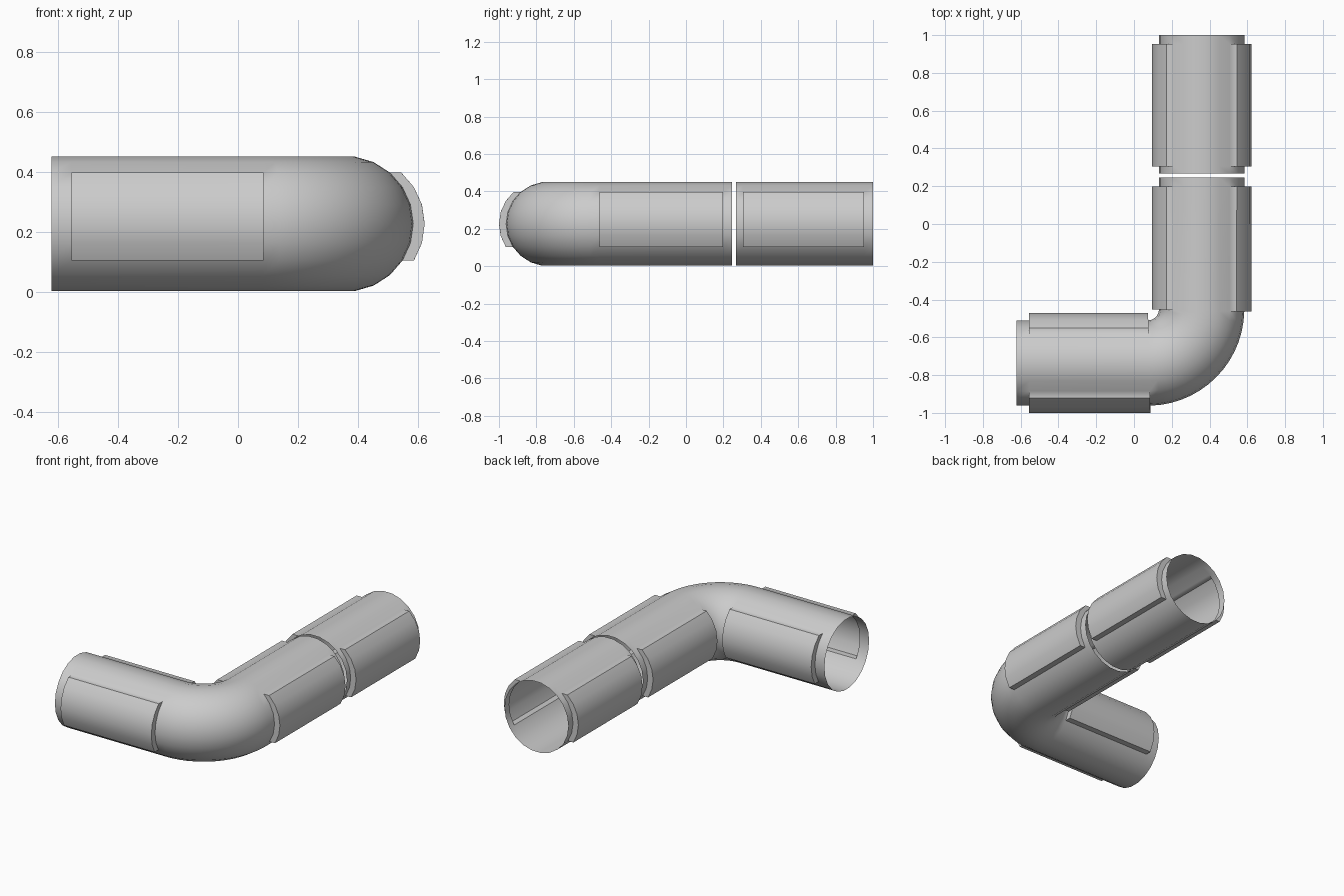
import bpy, bmesh
from math import sin, cos, radians, tau
from mathutils import Vector

if "Cube" in bpy.data.objects:
    bpy.data.objects.remove(bpy.data.objects["Cube"])

SIDES = 22          # sides around the tube
R = 0.226           # tube radius
RAISE = 0.038       # how far the side panels stand out
CX, CY = 0.358, -0.736   # centre lines of the two straight runs
BEND = 0.285        # bend radius of the centre line
UP = Vector((0, 0, 1))


def side_dir(angle):
    """Horizontal direction to the outer side of a tube heading at angle."""
    return Vector((sin(angle), -cos(angle), 0))


def make_tube(name, stations, panels):
    """stations: (x, y, heading) rings; panels: (span index, heading)."""
    bm = bmesh.new()
    rings = []
    for x, y, heading in stations:
        n = side_dir(heading)
        centre = Vector((x, y, R))
        rings.append([bm.verts.new(centre + R * (cos(k * tau / SIDES) * n + sin(k * tau / SIDES) * UP))
                      for k in range(SIDES)])
    faces = {}
    for i, (a, b) in enumerate(zip(rings, rings[1:])):
        for k in range(SIDES):
            m = (k + 1) % SIDES
            faces[i, k] = bm.faces.new((a[k], b[k], b[m], a[m]))

    # raised panels on both sides, hollow behind
    for span, heading in panels:
        for first, sign in ((-2, 1), (SIDES // 2 - 3, -1)):
            patch = [faces[span, k % SIDES] for k in range(first, first + 5)]
            out = bmesh.ops.extrude_face_region(bm, geom=patch)["geom"]
            moved = [g for g in out if isinstance(g, bmesh.types.BMVert)]
            bmesh.ops.translate(bm, verts=moved, vec=side_dir(heading) * RAISE * sign)
            old = [f for f in patch if f.is_valid]
            if old:
                bmesh.ops.delete(bm, geom=old, context='FACES')

    mesh = bpy.data.meshes.new(name)
    bm.to_mesh(mesh)
    bm.free()
    obj = bpy.data.objects.new(name, mesh)
    bpy.context.collection.objects.link(obj)
    bpy.ops.object.select_all(action='DESELECT')
    obj.select_set(True)
    bpy.context.view_layer.objects.active = obj
    bpy.ops.object.shade_smooth_by_angle(angle=radians(40))
    return obj


NORTH = radians(90)

# bent tube: straight run, elbow, straight run
STEPS = 14
elbow = []
for s in range(STEPS + 1):
    a = radians(1.5 + 87 * s / STEPS)
    p = Vector((CX - BEND, CY + BEND, 0)) + side_dir(a) * BEND
    elbow.append((p.x, p.y, a))
bent = [(-0.622, CY, 0), (-0.555, CY, 0)] + elbow + [(CX, 0.198, NORTH), (CX, 0.245, NORTH)]
make_tube("elbow_tube", bent, [(1, 0), (2 + STEPS, NORTH)])

# separate straight tube
straight = [(CX, y, NORTH) for y in (0.267, 0.305, 0.953, 1.0)]
make_tube("straight_tube", straight, [(1, NORTH)])
